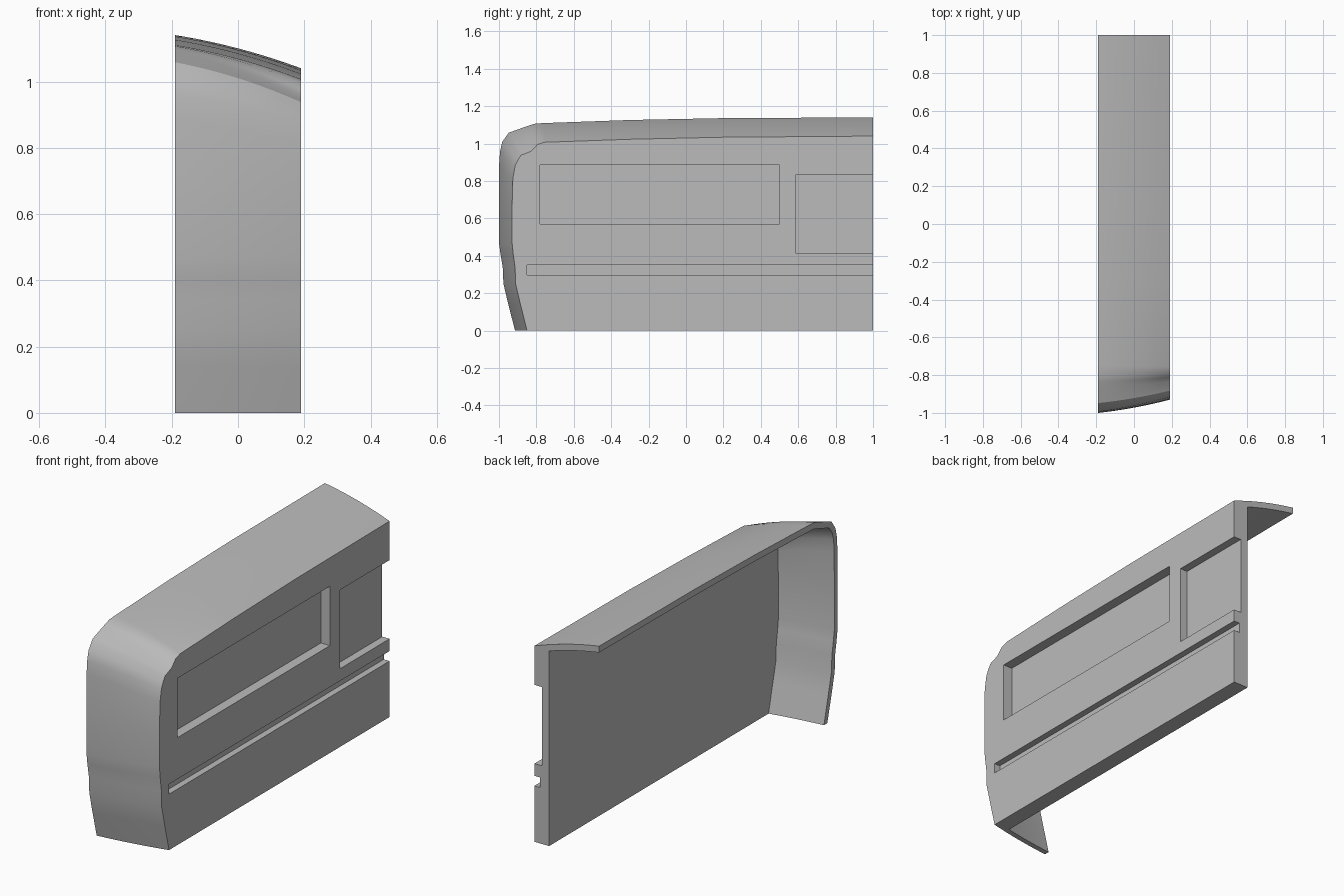
import bpy, bmesh, math
from mathutils import Vector

cube = bpy.data.objects.get("Cube")
if cube:
    bpy.data.objects.remove(cube, do_unlink=True)

grey = bpy.data.materials.new("body_grey")
grey.use_nodes = True
colour = (0.5, 0.5, 0.5, 1)
grey.diffuse_color = colour
grey.node_tree.nodes["Principled BSDF"].inputs["Base Color"].default_value = colour

SIDE, WALL_IN, BACK, THICK = 0.19, 0.104, 1.0, 0.034

# Nose and roof profile: (y, z) at the centre line, then (y, z) at the side wall
PROFILE = [
    ((-0.914, 0), (-0.85, 0)),
    ((-0.95, 0.14), (-0.885, 0.14)),
    ((-0.976, 0.25), (-0.911, 0.25)),
    ((-0.98, 0.34), (-0.914, 0.34)),
    ((-0.992, 0.41), (-0.924, 0.41)),
    ((-1, 0.47), (-0.93, 0.47)),
    ((-1, 0.7), (-0.93, 0.66)),
    ((-0.999, 0.89), (-0.926, 0.81)),
    ((-0.994, 0.96), (-0.914, 0.88)),
    ((-0.982, 1.01), (-0.9, 0.91)),
    ((-0.948, 1.058), (-0.882, 0.938)),
    ((-0.87, 1.086), (-0.832, 0.957)),
    ((-0.835, 1.098), (-0.812, 0.975)),
    ((-0.805, 1.107), (-0.795, 0.995)),
    ((-0.75, 1.11), (-0.755, 1.007)),
    ((-0.3, 1.126), (-0.3, 1.023)),
    ((0.2, 1.136), (0.2, 1.034)),
    ((1, 1.14), (1, 1.04)),
]


def section(x):
    """Outer profile at x, bowed from the centre line to the side."""
    t = (x + SIDE) / (2 * SIDE)
    f = 0.6 * t + 0.4 * t * t
    return [Vector(a).lerp(Vector(b), f) for a, b in PROFILE]


def inset(points):
    """Profile moved inward by the panel thickness."""
    out = []
    for i, p in enumerate(points):
        d = (points[min(i + 1, len(points) - 1)] - points[max(i - 1, 0)]).normalized()
        normal = Vector((d.y, -d.x))
        out.append(p + normal * THICK * (0.8 + 0.2 * abs(normal.y)))
    out[0].y = 0
    out[-1].x = BACK
    return out


# Body: open nose and roof shell joined to the solid side wall
bm = bmesh.new()
STEPS = 9
xs = [-SIDE + (WALL_IN + SIDE) * i / STEPS for i in range(STEPS + 1)]
xs += [(WALL_IN + SIDE) / 2, SIDE]


def row(x, points):
    return [bm.verts.new((x, p.x, p.y)) for p in points]


def skin(rows):
    for a, b in zip(rows, rows[1:]):
        for i in range(len(a) - 1):
            bm.faces.new((a[i], b[i], b[i + 1], a[i + 1]))


outer = [row(x, section(x)) for x in xs]
inner = [row(x, inset(section(x))) for x in xs[:STEPS + 1]]
skin(outer)
skin(inner)
# Rims along the bottom, the back and the centre line
for end in (0, -1):
    for i in range(STEPS):
        bm.faces.new((outer[i][end], outer[i + 1][end], inner[i + 1][end], inner[i][end]))
for i in range(len(PROFILE) - 1):
    bm.faces.new((outer[0][i], outer[0][i + 1], inner[0][i + 1], inner[0][i]))
# Side wall faces with its bottom and back edges
corner_in = bm.verts.new((WALL_IN, BACK, 0))
corner_out = bm.verts.new((SIDE, BACK, 0))
bm.faces.new(inner[-1] + [corner_in])
bm.faces.new(outer[-1] + [corner_out])
for end in (0, -1):
    edge = [r[end] for r in outer[STEPS:]]
    bm.faces.new([inner[-1][end]] + edge + [corner_out, corner_in])
bmesh.ops.recalc_face_normals(bm, faces=bm.faces[:])
mesh = bpy.data.meshes.new("body_side")
bm.to_mesh(mesh)
bm.free()
body = bpy.data.objects.new("body_side", mesh)
bpy.context.collection.objects.link(body)
mesh.materials.append(grey)
bpy.context.view_layer.objects.active = body


def recess(name, y0, y1, z0, z1, depth):
    """Cut a rectangular pocket into the outer side."""
    bpy.ops.mesh.primitive_cube_add(size=1, location=(SIDE, (y0 + y1) / 2, (z0 + z1) / 2))
    cutter = bpy.context.object
    cutter.name = name
    cutter.scale = (2 * depth, y1 - y0, z1 - z0)
    cutter.hide_render = True
    cutter.data.materials.append(grey)
    bpy.context.view_layer.update()
    bpy.context.view_layer.objects.active = body
    mod = body.modifiers.new(name, 'BOOLEAN')
    mod.operation = 'DIFFERENCE'
    mod.solver = 'EXACT'
    mod.object = cutter
    bpy.ops.object.modifier_apply(modifier=name)
    bpy.data.objects.remove(cutter, do_unlink=True)


recess("window_recess", -0.78, 0.5, 0.57, 0.885, 0.053)
recess("door_recess", 0.585, 1.1, 0.415, 0.833, 0.043)
recess("trim_groove", -0.85, 1.1, 0.297, 0.35, 0.034)

# Smooth panels with crisp edges
bpy.ops.object.select_all(action='DESELECT')
body.select_set(True)
bpy.context.view_layer.objects.active = body
bpy.ops.object.shade_smooth_by_angle(angle=math.radians(32))
